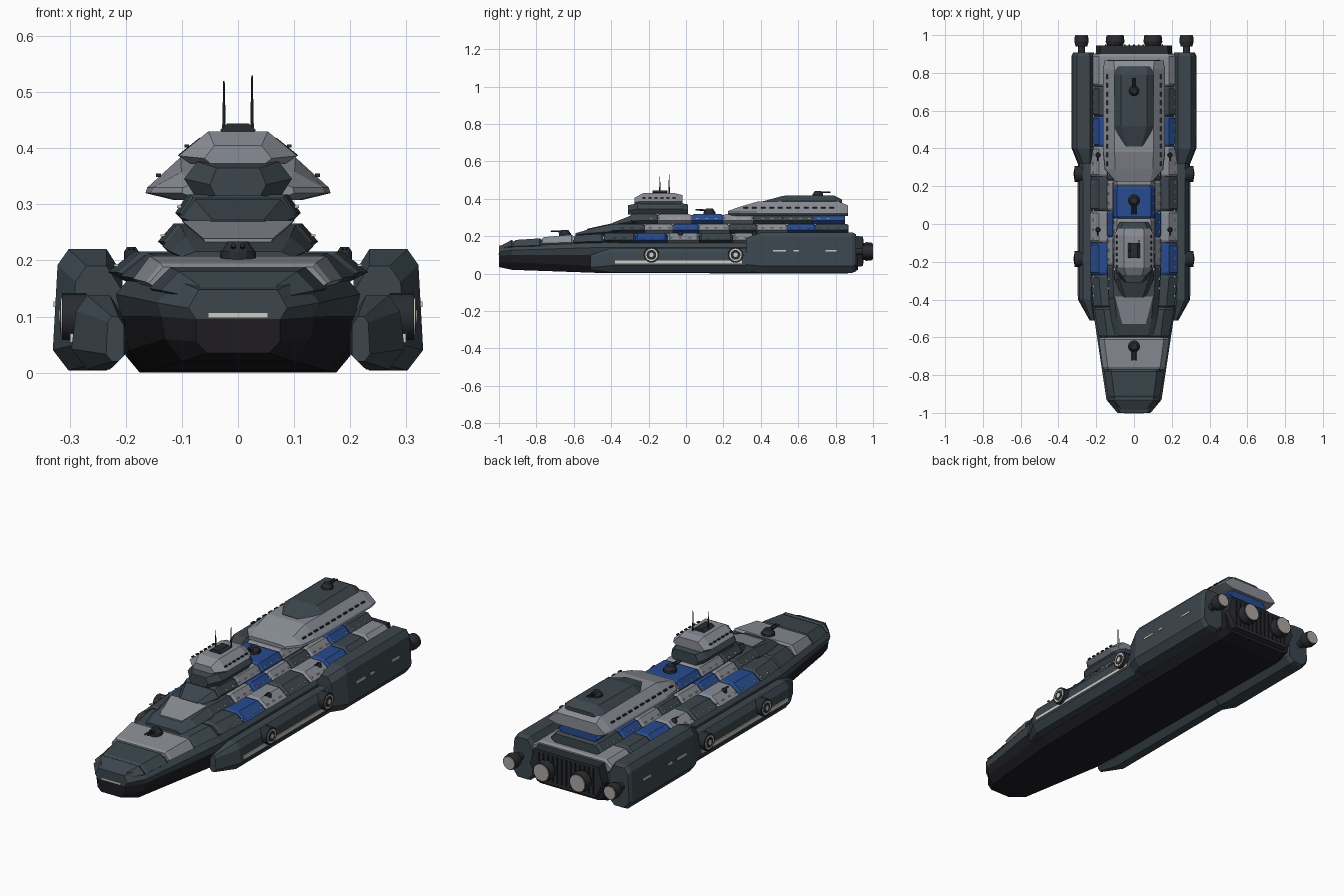
import bpy, bmesh
from math import pi
from mathutils import Matrix, Vector

if "Cube" in bpy.data.objects:
    bpy.data.objects.remove(bpy.data.objects["Cube"])


def material(name, rgb):
    m = bpy.data.materials.new(name)
    m.use_nodes = True
    m.diffuse_color = (*rgb, 1)
    m.node_tree.nodes["Principled BSDF"].inputs["Base Color"].default_value = (*rgb, 1)
    return m


MATS = [material("slate", (.045, .062, .075)), material("light_grey", (.25, .265, .3)),
        material("blue", (.02, .07, .28)), material("near_black", (.013, .012, .016)),
        material("gunmetal", (.022, .025, .03)), material("engine_grey", (.42, .38, .36)),
        material("window_white", (.62, .6, .55))]
SLATE, LIGHT, BLUE, BLACK, GUN, ENGINE, WHITE = range(7)


def finish(name, bm, smooth=False):
    bmesh.ops.recalc_face_normals(bm, faces=bm.faces)
    me = bpy.data.meshes.new(name)
    bm.to_mesh(me)
    bm.free()
    used = sorted({p.material_index for p in me.polygons})
    for i in used:
        me.materials.append(MATS[i])
    for p in me.polygons:
        p.material_index = used.index(p.material_index)
    ob = bpy.data.objects.new(name, me)
    bpy.context.collection.objects.link(ob)
    if smooth:
        bpy.ops.object.select_all(action="DESELECT")
        ob.select_set(True)
        bpy.context.view_layer.objects.active = ob
        bpy.ops.object.shade_smooth_by_angle(angle=pi / 6)
    return ob


def loft(bm, stations, mat):
    """Skin closed rings of (x, z) points placed along y."""
    rings = [[bm.verts.new((x, y, z)) for x, z in ring] for y, ring in stations]
    faces = [bm.faces.new(rings[0]), bm.faces.new(rings[-1])]
    for a, b in zip(rings, rings[1:]):
        for i in range(len(a)):
            j = (i + 1) % len(a)
            faces.append(bm.faces.new((a[i], a[j], b[j], b[i])))
    for f in faces:
        f.material_index = mat


def mirrored(half):
    return half + [(-x, z) for x, z in reversed(half)]


def section(w, z0, z1, waist=.4, top=.76):
    return mirrored([(w * .8, z0), (w, z0 + (z1 - z0) * waist), (w * top, z1)])


def tile(bm, y0, y1, w0, w1, z0, z1, z2, mat, top=.76):
    """Armour panel spanning the ship, with bevelled ends."""
    e = .012
    loft(bm, [(y0 + .001, section(w0 * .965, z0, z1 - .007, top=top)),
              (y0 + e, section(w0, z0, z1, top=top)),
              (y1 - e, section(w1, z0, z2, top=top)),
              (y1 - .001, section(w1 * .965, z0, z2 - .007, top=top))], mat)


def box(bm, c, d, mat):
    r = bmesh.ops.create_cube(bm, size=1, matrix=Matrix.Translation(c) @ Matrix.Diagonal((*d, 1)))
    for f in {f for v in r["verts"] for f in v.link_faces}:
        f.material_index = mat


def cyl(bm, a, b, r0, r1, mat, n=16):
    a, b = Vector(a), Vector(b)
    m = Matrix.Translation((a + b) / 2) @ (b - a).to_track_quat("Z", "Y").to_matrix().to_4x4()
    r = bmesh.ops.create_cone(bm, cap_ends=True, segments=n, radius1=r0, radius2=r1,
                              depth=(b - a).length, matrix=m)
    for f in {f for v in r["verts"] for f in v.link_faces}:
        f.material_index = mat


def part(name, stations, mat):
    bm = bmesh.new()
    loft(bm, stations, mat)
    return finish(name, bm)


# Hull: black keel and slate belt
part("keel", [(-1, mirrored([(.055, .035), (.075, .055), (.075, .096)])),
              (-.93, mirrored([(.10, .02), (.13, .06), (.137, .1)])),
              (-.45, mirrored([(.16, .003), (.195, .04), (.208, .11)])),
              (.86, mirrored([(.175, 0), (.2, .03), (.208, .11)])),
              (.92, mirrored([(.16, .02), (.19, .04), (.2, .11)]))], BLACK)
part("hull_belt", [(-1, mirrored([(.075, .095), (.088, .115), (.07, .148)])),
                   (-.93, mirrored([(.137, .1), (.146, .125), (.11, .165)])),
                   (-.45, mirrored([(.208, .1), (.218, .14), (.18, .185)])),
                   (.9, mirrored([(.208, .1), (.218, .14), (.18, .185)]))], SLATE)
bm = bmesh.new()
box(bm, (0, -.999, .102), (.106, .006, .008), WHITE)
finish("bow_light", bm)

# Bow deck panels
bm = bmesh.new()
tile(bm, -.99, -.92, .09, .138, .125, .155, .18, SLATE)
tile(bm, -.92, -.77, .138, .158, .125, .18, .188, SLATE)
tile(bm, -.77, -.6, .165, .187, .14, .195, .208, LIGHT, .84)
tile(bm, -.6, -.44, .187, .21, .145, .205, .213, SLATE)
finish("bow_deck", bm)

# Stepped decks: each row is (name, half width, z0, z1, panel edges, panel colours)
ROWS = [
    ("lower_deck", .232, .155, .216, [-.44, -.27, -.1, .07, .25, .41, .57, .73, .9],
     [SLATE, BLUE, LIGHT, SLATE, LIGHT, BLUE, SLATE, LIGHT]),
    ("middle_deck", .143, .212, .266, [-.4, -.22, -.07, .07, .23, .38, .54, .69, .87],
     [SLATE, LIGHT, BLUE, LIGHT, SLATE, LIGHT, BLUE, SLATE]),
    ("upper_deck", .112, .262, .318, [-.3, -.15, .03, .2, .36, .52, .68, .85],
     [SLATE, LIGHT, BLUE, LIGHT, SLATE, SLATE, BLUE]),
]
for name, w, z0, z1, ys, cols in ROWS:
    bm = bmesh.new()
    for i, c in enumerate(cols):
        tile(bm, ys[i], ys[i + 1], w * (.93 if i == 0 else 1), w, z0, z1, z1, c, .8)
    # Dark core shows in the joints
    loft(bm, [(y, section(w * .93, z0, z1 - .006)) for y in (ys[0] + .01, ys[-1] - .01)], GUN)
    # Small lit windows along the upper slope
    for s in (-1, 1):
        y = ys[0] + .06
        while y < ys[-1] - .05:
            box(bm, (s * w * .935, y, z0 + (z1 - z0) * .6), (.008, .014, .004), WHITE)
            y += .05
    finish(name, bm)

# Sloped noses ahead of the decks
part("middle_nose", [(-.59, section(.10, .2, .216)), (-.5, section(.122, .2, .242)),
                     (-.39, section(.135, .2, .264))], SLATE)
part("nose_plate", [(-.53, mirrored([(.055, .225), (.062, .239)])),
                    (-.385, mirrored([(.09, .258), (.1, .271)]))], LIGHT)
part("upper_nose", [(-.39, section(.06, .255, .272)), (-.29, section(.105, .255, .312))], SLATE)

# Bridge tower
part("bridge_base", [(-.31, section(.05, .315, .365)), (-.26, section(.096, .315, .376, .5)),
                     (-.03, section(.096, .315, .376, .5)), (.01, section(.075, .315, .37))], SLATE)
part("bridge_cabin", [(-.275, section(.06, .372, .405, .3, .7)), (-.23, section(.106, .372, .43, .25, .5)),
                      (-.06, section(.106, .372, .43, .25, .5)),
                      (-.02, section(.085, .372, .42, .3, .6))], LIGHT)
bm = bmesh.new()
loft(bm, [(y, section(.032, .425, .444, .4, .6)) for y in (-.18, -.1)], GUN)
for x, y, top in ((-.025, -.14, .52), (.025, -.09, .53)):
    cyl(bm, (x, y, .425), (x, y, top), .004, .0015, GUN, 6)
finish("antennas", bm)
bm = bmesh.new()
for s in (-1, 1):
    for i in range(6):
        box(bm, (s * .091, -.225 + i * .032, .404), (.008, .016, .005), GUN)
finish("bridge_windows", bm)


# Aft superstructure and its dark roof
def aft(w, z0, z1, r):
    return mirrored([(w * .7, z0), (w, z0 + .012), (w * .98, z0 + .022), (w * r, z1)])


part("aft_house", [(.225, aft(.1, .308, .335, .85)), (.29, aft(.155, .308, .358, .65)),
                   (.38, aft(.165, .308, .384, .62)), (.82, aft(.165, .308, .384, .62)),
                   (.865, aft(.155, .308, .365, .7))], LIGHT)
part("aft_roof", [(.41, section(.05, .375, .386)), (.52, section(.107, .375, .416, .3, .65)),
                  (.79, section(.107, .375, .418, .3, .65)), (.835, section(.085, .375, .395))], SLATE)
bm = bmesh.new()
for s in (-1, 1):
    for i in range(11):
        box(bm, (s * .142, .32 + i * .046, .352), (.009, .024, .006), GUN)
finish("aft_windows", bm)


# Side pods with docking rings and light strips
def pod_ring(s, x0, x1, z0, z1, c=.028):
    return [(s * x, z) for x, z in ((x0 + c, z0), (x1 - c, z0), (x1, z0 + c * 1.3), (x1 - c * .3, z1 - c),
                                    (x1 - c, z1), (x0 + c, z1), (x0, z1 - c * 1.6), (x0, z0 + c))]


for s, side in ((1, "left"), (-1, "right")):
    part(side + "_front_pod", [(-.51, pod_ring(s, .203, .235, .02, .1, .01)),
                               (-.4, pod_ring(s, .2, .297, .006, .138)),
                               (.36, pod_ring(s, .2, .297, .006, .138))], SLATE)
    part(side + "_rear_pod", [(.32, pod_ring(s, .206, .298, .012, .19)),
                              (.4, pod_ring(s, .206, .33, .004, .22)),
                              (.89, pod_ring(s, .206, .33, .004, .22)),
                              (.908, pod_ring(s, .212, .322, .012, .21))], SLATE)
    bm = bmesh.new()
    box(bm, (s * .295, -.04, .062), (.008, .68, .016), WHITE)
    for y, length in ((.5, .07), (.59, .03), (.775, .06)):
        box(bm, (s * .325, y, .122), (.008, length, .01), WHITE)
    finish(side + "_pod_lights", bm)
    bm = bmesh.new()
    for y in (-.185, .265):
        for x0, x1, r, c in ((.27, .314, .042, GUN), (.3, .316, .033, WHITE),
                             (.3, .3175, .026, GUN), (.3, .319, .012, WHITE)):
            cyl(bm, (s * x0, y, .1), (s * x1, y, .1), r, r, c, 20)
    finish(side + "_docking_rings", bm, True)

# Stern block with ribs and four engines
bm = bmesh.new()
loft(bm, [(.87, section(.205, .03, .205, .5, .9)), (.945, section(.2, .04, .198, .5, .88))], GUN)
for i in range(13):
    box(bm, (-.15 + i * .025, .945, .12), (.008, .008, .13), BLACK)
finish("stern_block", bm)
bm = bmesh.new()
for x, r in ((-.278, .038), (-.1, .05), (.1, .05), (.278, .038)):
    cyl(bm, (x, .89, .118), (x, .95, .118), r * .5, r * .5, GUN)
    cyl(bm, (x, .94, .118), (x, .965, .118), r * .8, r, GUN)
    cyl(bm, (x, .965, .118), (x, .997, .118), r, r * .92, GUN)
    cyl(bm, (x, .99, .118), (x, 1, .118), r * .86, r * .82, ENGINE)
finish("engines", bm, True)


# Gun turrets
def turret(name, x, y, z, k, d):
    bm = bmesh.new()
    cyl(bm, (x, y, z - .01), (x, y, z + .008 * k), .032 * k, .032 * k, GUN, 12)
    cyl(bm, (x, y, z + .008 * k), (x, y, z + .026 * k), .03 * k, .018 * k, GUN, 12)
    for g in (-.008, .008):
        cyl(bm, (x + g * k, y, z + .016 * k), (x + g * k, y + d * .075 * k, z + .019 * k), .005 * k, .004 * k, GUN, 8)
    finish(name, bm)


turret("bow_turret", 0, -.648, .208, 1, -1)
turret("deck_turret", 0, .125, .322, 1, -1)
turret("roof_turret", 0, .705, .418, .9, 1)
for s, side in ((1, "left"), (-1, "right")):
    for y, pos in ((-.03, "front"), (.365, "rear")):
        turret(f"{side}_{pos}_gun", s * .19, y, .213, .42, -1)
